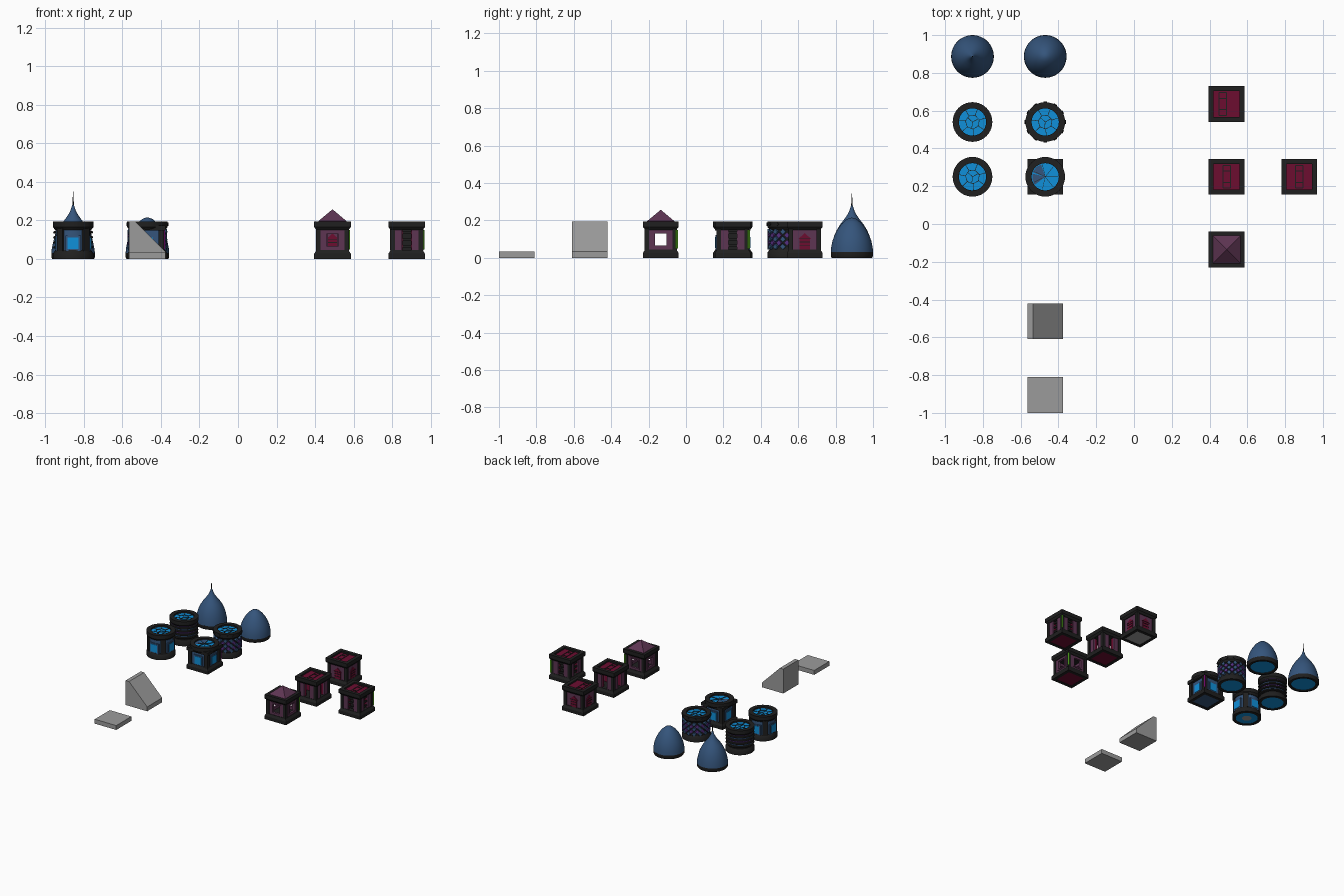
import bpy, bmesh, math
from mathutils import Matrix, Vector

if "Cube" in bpy.data.objects:
    bpy.data.objects.remove(bpy.data.objects["Cube"])


def material(name, rgb):
    m = bpy.data.materials.new(name)
    m.use_nodes = True
    color = (*rgb, 1)
    m.diffuse_color = color
    m.node_tree.nodes["Principled BSDF"].inputs["Base Color"].default_value = color
    return m


BLACK = material("black stone", (.014, .014, .014))
SLATE = material("slate blue", (.035, .09, .2))
BLUE = material("bright blue", (.005, .28, .7))
PLUM = material("plum", (.11, .035, .085))
CRIMSON = material("crimson", (.15, .004, .03))
GREY = material("grey", (.33, .33, .33))
GREEN = material("green light", (.15, .7, .02))
MAGENTA = material("magenta light", (.5, .01, .45))
VIOLET = material("violet", (.09, .03, .22))
QUARTERS = [i * math.pi / 2 for i in range(4)]
DIAGONALS = [a + math.pi / 4 for a in QUARTERS]


def finish(name, bm, mat, at, smooth=False):
    bmesh.ops.recalc_face_normals(bm, faces=bm.faces)
    mesh = bpy.data.meshes.new(name)
    bm.to_mesh(mesh)
    bm.free()
    mesh.materials.append(mat)
    ob = bpy.data.objects.new(name, mesh)
    ob.location = (at[0], at[1], 0)
    bpy.context.collection.objects.link(ob)
    if smooth:
        bpy.ops.object.select_all(action='DESELECT')
        ob.select_set(True)
        bpy.context.view_layer.objects.active = ob
        bpy.ops.object.shade_smooth_by_angle(angle=math.radians(35))
    return ob


def lathe(name, mat, at, profile, sides=40):
    """Spin a profile; with four sides, radii are half widths of a square."""
    square = sides == 4
    k = math.sqrt(2) if square else 1
    turn = Matrix.Rotation(math.pi / 4 if square else 0, 3, 'Z')
    bm = bmesh.new()
    vs = [bm.verts.new(turn @ Vector((r * k, 0, z))) for r, z in profile]
    es = [bm.edges.new(p) for p in zip(vs, vs[1:])]
    bmesh.ops.spin(bm, geom=vs + es, cent=(0, 0, 0), axis=(0, 0, 1),
                   angle=math.tau, steps=sides)
    bmesh.ops.remove_doubles(bm, verts=bm.verts, dist=1e-5)
    return finish(name, bm, mat, at, not square)


def boxes(name, mat, at, parts, angles=(0,), tilt=0):
    """Boxes as (centre, size), repeated around the piece's upright axis."""
    bm = bmesh.new()
    for a in angles:
        for c, s in parts:
            m = (Matrix.Rotation(a, 4, 'Z') @ Matrix.Translation(c)
                 @ Matrix.Rotation(tilt, 4, 'Y') @ Matrix.Diagonal((*s, 1)))
            bmesh.ops.create_cube(bm, size=1, matrix=m)
    return finish(name, bm, mat, at)


def prism(name, mat, at, outline, y0, y1, angles=(0,)):
    """Extrude an x-z outline along y."""
    bm = bmesh.new()
    for a in angles:
        rot = Matrix.Rotation(a, 3, 'Z')
        f = bm.faces.new([bm.verts.new(rot @ Vector((x, y0, z))) for x, z in outline])
        ext = bmesh.ops.extrude_face_region(bm, geom=[f])["geom"]
        bmesh.ops.translate(bm, vec=rot @ Vector((0, y1 - y0, 0)),
                            verts=[v for v in ext if isinstance(v, bmesh.types.BMVert)])
    return finish(name, bm, mat, at)


def base(name, at, h, sides, under):
    lathe(name + " base", BLACK, at, [(0, .005), (h - .025, .005), (h - .025, 0), (h, 0),
          (h, .027), (h - .012, .045), (0, .045)], sides)
    lathe(name + " underside", under, at, [(0, .002), (h - .025, .002), (h - .025, .006), (0, .006)], sides)


def cap(name, at, h, sides, floor):
    inner = h - (.033 if sides > 4 else .027)
    lathe(name + " cap", BLACK, at, [(0, .15), (h - .012, .15), (h, .165), (h, .195),
          (inner, .195), (inner, .178), (0, .178)], sides)
    lathe(name + " floor", floor, at, [(0, .183), (inner, .183), (inner, .177), (0, .177)], sides)


def square_piece(name, at, under):
    base(name, at, .095, 4, under)
    cap(name, at, .095, 4, CRIMSON)
    boxes(name + " pillars", BLACK, at, [((.074, .074, .1), (.024, .024, .115))], QUARTERS)


def corner_light(name, mat, at):
    boxes(name, mat, at, [((0, .121, .1), (.01, .008, .1))], [-math.pi / 4])


# Plum square pieces: hatch lines on the floor
def hatch(name, at, cx):
    boxes(name + " hatch", BLACK, at,
          [((cx + s * .02, 0, .184), (.005, .12, .004)) for s in (-1, 1)]
          + [((cx, y, .184), (.04, .005, .004)) for y in (-.06, -.03, .03, .06)])


# Roofed piece with open windows on every side
at = (.49, -.135)
square_piece("roofed room", at, CRIMSON)
boxes("roofed room walls", PLUM, at,
      [((s * .047, -.073, .1), (.034, .012, .11)) for s in (-1, 1)]
      + [((0, -.073, z), (.064, .012, d)) for z, d in ((.055, .022), (.142, .024))], QUARTERS)
boxes("roofed room window trim", PLUM, at,
      [((s * .036, -.08, .098), (.01, .008, .084)) for s in (-1, 1)]
      + [((0, -.08, z), (.082, .008, .01)) for z in (.061, .135)], QUARTERS)
lathe("pyramid roof", PLUM, at, [(.073, .188), (.073, .196), (0, .257)], 4)
corner_light("roofed room light", GREEN, at)

# Doorway pieces: slotted walls, one closed by a slatted core
for name, at in (("hall", (.49, .25)), ("slatted hall", (.875, .25))):
    square_piece(name, at, CRIMSON)
    hatch(name, at, 0)
    boxes(name + " walls", PLUM, at,
          [((s * .043, -.073, .1), (.038, .014, .11)) for s in (-1, 1)], QUARTERS)
    boxes(name + " door jambs", CRIMSON, at,
          [((s * .026, -.06, .1), (.006, .02, .11)) for s in (-1, 1)], QUARTERS)
at = (.875, .25)
boxes("slatted hall core", BLACK, at, [((0, 0, .1), (.1, .1, .11))])
boxes("slatted hall slats", BLACK, at,
      [((0, -.068, z), (.046, .008, .014)) for z in (.065, .1, .135)], QUARTERS)
corner_light("slatted hall light", GREEN, at)

# Gated piece with pointed doors
at = (.49, .635)
square_piece("gate room", at, GREY)
hatch("gate room", at, -.02)
boxes("gate room walls", PLUM, at, [((0, -.07, .1), (.125, .014, .11))], QUARTERS)
prism("pointed doors", CRIMSON, at,
      [(-.027, .045), (.027, .045), (.027, .1), (.036, .1), (0, .132), (-.036, .1), (-.027, .1)],
      -.082, -.075, QUARTERS)
boxes("door bars", BLACK, at, [((0, -.083, z), (.054, .003, .004)) for z in (.065, .085, .102)], QUARTERS)


# Blue round pieces
def cracked_floor(name, at):
    boxes(name + " floor spokes", BLACK, at, [((.054, 0, .184), (.04, .003, .004))],
          [.3 + i * math.tau / 7 for i in range(7)])
    boxes(name + " floor ring", BLACK, at, [((.034, 0, .184), (.003, .033, .004))],
          [.3 + (i + .5) * math.tau / 7 for i in range(7)])
    boxes(name + " floor cracks", BLACK, at, [((.017, 0, .184), (.034, .003, .004))], [.5, 2.4, 4.6])


def round_core(name, at, r, mat):
    lathe(name + " wall", mat, at, [(0, .04), (r, .04), (r, .155), (0, .155)])


def blue_windows(name, at, d):
    boxes(name + " window frames", SLATE, at, [((0, -d, .082), (.08, .012, .08))], QUARTERS)
    boxes(name + " windows", BLUE, at, [((0, -d - .005, .082), (.058, .008, .06))], QUARTERS)


at = (-.855, .25)
base("window tower", at, .105, 40, BLUE)
cap("window tower", at, .105, 40, BLUE)
cracked_floor("window tower", at)
round_core("window tower", at, .088, SLATE)
blue_windows("window tower", at, .085)
boxes("window tower pillars", BLACK, at, [((0, -.088, .1), (.04, .022, .12))], DIAGONALS)
lathe("window tower drain", GREY, at, [(0, .001), (.035, .001), (.035, .004), (0, .004)])

# Banded tower
at = (-.855, .54)
base("banded tower", at, .105, 40, BLUE)
cap("banded tower", at, .105, 40, BLUE)
cracked_floor("banded tower", at)
round_core("banded tower", at, .086, BLACK)
for i in range(4):
    z = .06 + i * .026
    lathe(f"stone band {i}", BLACK, at, [(.085, z - .009), (.1, z - .006), (.104, z),
                                         (.1, z + .006), (.085, z + .009)])
    lathe(f"glowing band {i}", VIOLET if i % 2 else SLATE, at,
          [(.085, z + .009), (.094, z + .01), (.094, z + .016), (.085, z + .017)])

# Studded tower
at = (-.47, .54)
base("studded tower", at, .105, 40, BLUE)
cap("studded tower", at, .105, 40, BLUE)
cracked_floor("studded tower", at)
round_core("studded tower", at, .089, BLACK)
for row in range(5):
    boxes(f"diamond studs {row}", VIOLET if row % 2 else SLATE, at,
          [((0, -.093, .06 + row * .02), (.022, .02, .022))],
          [(i + row % 2 / 2) * math.tau / 14 for i in range(14)], math.pi / 4)
boxes("rim studs", BLACK, at, [((0, -.102, .18), (.014, .014, .014))],
      [i * math.tau / 12 for i in range(12)], math.pi / 4)

# Square-footed tower with a round cap
at = (-.47, .25)
base("footed tower", at, .095, 4, SLATE)
cap("footed tower", at, .105, 40, BLUE)
boxes("footed tower walls", SLATE, at, [((0, 0, .1), (.15, .15, .115))])
blue_windows("footed tower", at, .075)
boxes("footed tower pillars", BLACK, at, [((.072, .072, .1), (.03, .03, .12))], QUARTERS)
boxes("footed tower lintels", BLACK, at, [((0, 0, .16), (.19, .19, .025))])
corner_light("footed tower light", MAGENTA, at)
bm = bmesh.new()
for a in (1.9, 2.9):
    tips = [(math.cos(a + t) * .07, math.sin(a + t) * .07, .186) for t in (0, .45, .9)]
    bm.faces.new([bm.verts.new(p) for p in [(0, 0, .186)] + tips])
finish("dark floor wedges", bm, SLATE, at)
boxes("footed tower spokes", BLACK, at, [((.035, 0, .185), (.07, .002, .004))],
      [i * math.tau / 7 for i in range(7)])

# Domes
SPIRED = [(.113, .028), (.111, .05), (.104, .085), (.094, .12), (.08, .15), (.062, .18),
          (.042, .205), (.026, .228), (.014, .25), (.006, .275), (0, .29)]
ROUNDED = [(.113, .028), (.111, .055), (.104, .09), (.093, .12), (.076, .153),
           (.054, .183), (.028, .206), (.012, .213), (0, .215)]
for name, x, profile in (("spired dome", -.855, SPIRED), ("round dome", -.47, ROUNDED)):
    at = (x, .887)
    lathe(name, SLATE, at, profile, 48)
    lathe(name + " rim", BLACK, at, [(.09, .03), (.09, 0), (.108, 0), (.113, .01),
                                     (.113, .03), (.09, .03)], 48)
    lathe(name + " underside", BLUE, at, [(0, .008), (.092, .008), (.092, .02), (0, .02)], 48)
lathe("spire", BLACK, (-.855, .887), [(.005, .26), (.003, .3), (0, .36)], 8)

# Grey ramp and slab
prism("ramp", GREY, (-.47, -.515), [(-.095, 0), (.095, 0), (.095, .035), (-.065, .195), (-.095, .195)],
      -.095, .095)
boxes("slab", GREY, (-.47, -.905), [((0, 0, .0175), (.19, .19, .035))])
